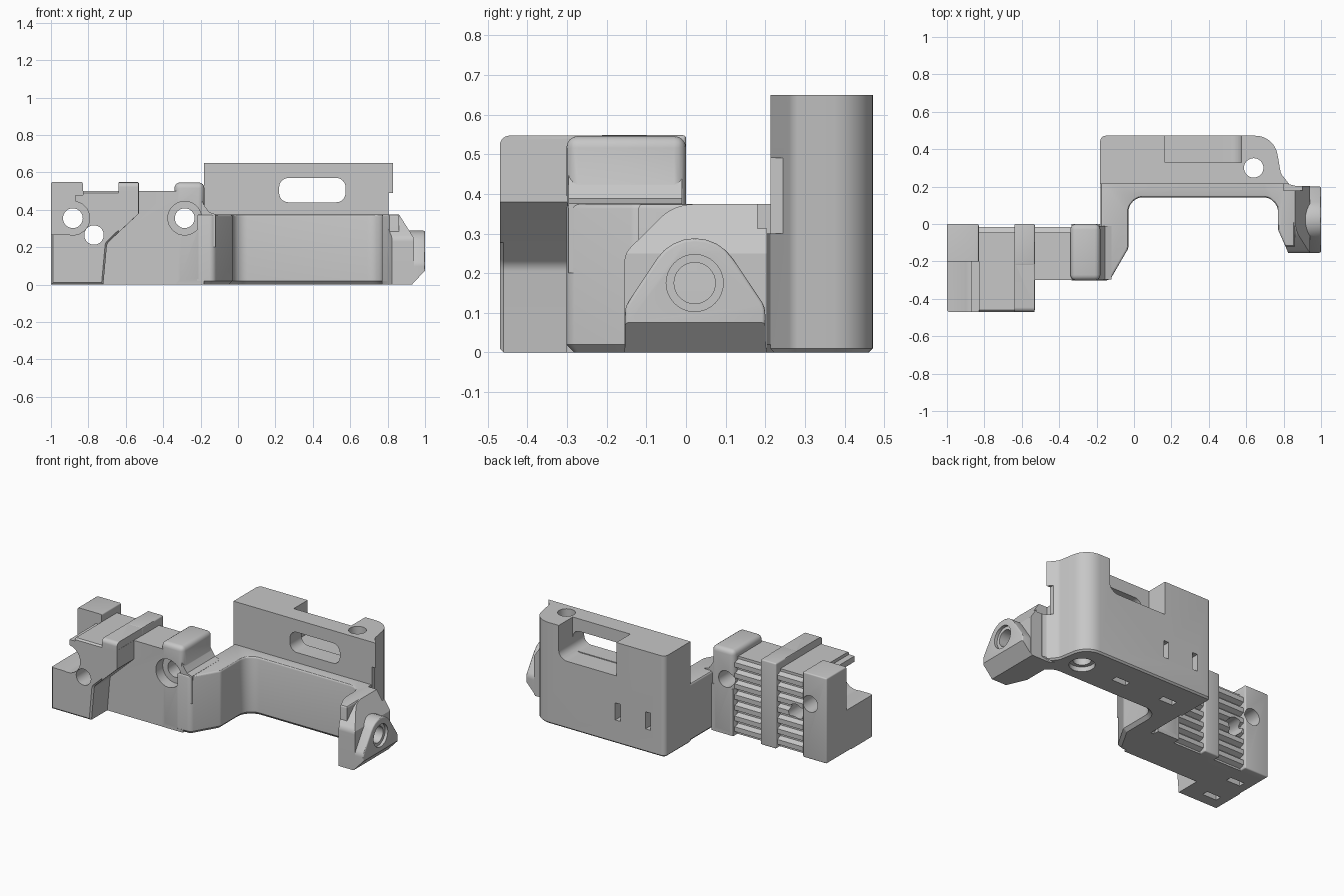
import bpy, bmesh, math
from mathutils import Vector

if "Cube" in bpy.data.objects:
    bpy.data.objects.remove(bpy.data.objects["Cube"])

grey = bpy.data.materials.new("matte_grey")
grey.use_nodes = True
COLOUR = (0.57, 0.57, 0.57, 1)
grey.diffuse_color = COLOUR
grey.node_tree.nodes["Principled BSDF"].inputs["Base Color"].default_value = COLOUR


def rounded(pts, steps=8):
    """Outline whose corners carry an optional third value, the fillet radius."""
    out = []
    for i, p in enumerate(pts):
        c = Vector(p[:2])
        if len(p) < 3:
            out.append(c)
            continue
        a = (Vector(pts[i - 1][:2]) - c).normalized()
        b = (Vector(pts[(i + 1) % len(pts)][:2]) - c).normalized()
        half = a.angle(b) / 2
        centre = c + (a + b).normalized() * p[2] / math.sin(half)
        start = c + a * p[2] / math.tan(half) - centre
        end = c + b * p[2] / math.tan(half) - centre
        sweep = start.angle_signed(end)
        for k in range(steps + 1):
            t = -sweep * k / steps
            out.append(centre + Vector((start.x * math.cos(t) - start.y * math.sin(t),
                                        start.x * math.sin(t) + start.y * math.cos(t))))
    return out


def prism(name, axis, pts, lo, hi, low_bevel=0, high_bevel=0, bevel=0):
    """Extrude an outline along x (y, z), y (x, z) or z (x, y)."""
    place = {"x": lambda p, d: (d, p[0], p[1]),
             "y": lambda p, d: (p[0], d, p[1]),
             "z": lambda p, d: (p[0], p[1], d)}[axis]
    bm = bmesh.new()
    outline = rounded(pts)
    low = bm.faces.new([bm.verts.new(place(p, lo)) for p in outline])
    high = bm.faces.new([bm.verts.new(place(p, hi)) for p in outline])
    n = len(outline)
    for i in range(n):
        j = (i + 1) % n
        bm.faces.new((low.verts[i], low.verts[j], high.verts[j], high.verts[i]))
    bmesh.ops.recalc_face_normals(bm, faces=bm.faces)
    if bm.calc_volume(signed=True) < 0:
        bmesh.ops.reverse_faces(bm, faces=bm.faces)
    low_edges, high_edges = list(low.edges), list(high.edges)
    if bevel:
        bmesh.ops.bevel(bm, geom=bm.edges[:], offset=bevel, segments=4, profile=0.5, affect='EDGES')
    if low_bevel:
        bmesh.ops.bevel(bm, geom=low_edges, offset=low_bevel, segments=1, affect='EDGES')
    if high_bevel:
        bmesh.ops.bevel(bm, geom=high_edges, offset=high_bevel, segments=3, profile=0.5, affect='EDGES')
    mesh = bpy.data.meshes.new(name)
    bm.to_mesh(mesh)
    bm.free()
    mesh.materials.append(grey)
    ob = bpy.data.objects.new(name, mesh)
    bpy.context.collection.objects.link(ob)
    return ob


def box(name, x, y, z, bevel=0):
    return prism(name, "z", [(x[0], y[0]), (x[1], y[0]), (x[1], y[1]), (x[0], y[1])], *z, bevel=bevel)


def rod(name, axis, centre, r, lo, hi):
    turn = [2 * math.pi * k / 32 for k in range(32)]
    return prism(name, axis, [(centre[0] + r * math.cos(t), centre[1] + r * math.sin(t)) for t in turn], lo, hi)


def combine(ob, others, operation='DIFFERENCE'):
    for other in others:
        mod = ob.modifiers.new("combine", 'BOOLEAN')
        mod.operation, mod.solver, mod.object = operation, 'EXACT', other
        graph = bpy.context.evaluated_depsgraph_get()
        mesh = bpy.data.meshes.new_from_object(ob.evaluated_get(graph))
        ob.modifiers.clear()
        ob.data = mesh
        bpy.data.objects.remove(other)


# Rail clamp: core, front jaw, ribs and screw boss
clamp = box("rail_clamp", (-0.99, -0.2), (-0.30, -0.045), (0, 0.5))
jaw = prism("jaw", "y", [(-1, 0), (-0.72, 0), (-0.70, 0.22, 0.04), (-0.53, 0.38), (-0.53, 0.5), (-1, 0.5)],
            -0.47, -0.25, low_bevel=0.01)
end_rib = box("end_rib", (-1, -0.83), (-0.40, 0), (0, 0.548), bevel=0.008)
rib_back = box("rib_back", (-0.64, -0.53), (-0.22, 0), (0, 0.548), bevel=0.008)
rib_front = prism("rib_front", "x", [(-0.47, 0.25), (-0.47, 0.547, 0.025), (-0.1, 0.547), (-0.1, 0.25)], -0.639, -0.531)
combine(rib_front, [prism("under_rib", "y", [(-0.71, 0.211), (-0.52, 0.39), (-0.52, 0.1), (-0.71, 0.1)], -0.6, -0.29)])
boss = box("boss", (-0.34, -0.18), (-0.302, 0), (0, 0.546), bevel=0.03)
boss_foot = box("boss_foot", (-0.335, -0.181), (-0.301, -0.001), (0, 0.3))
web = prism("web", "y", [(-0.2, 0.46), (-0.178, 0.42), (-0.155, 0.388), (-0.12, 0.376), (-0.12, 0.2), (-0.2, 0.2)],
            -0.296, -0.01)

# Horizontal grip teeth on the clamp's back
teeth = [(-0.1, 0.0)]
for k in range(7):
    z = 0.01 + k * 0.069
    teeth += [(-0.05, z), (-0.015, z + 0.016), (-0.015, z + 0.046), (-0.05, z + 0.062)]
teeth.append((-0.1, 0.49))
grip = prism("grip", "x", teeth, -0.9, -0.25)
combine(clamp, [jaw, end_rib, rib_back, rib_front, boss_foot, boss, web, grip], 'UNION')

# Corner recess, screw holes and slots in the clamp
combine(clamp, [
    box("lip_gap", (-1.1, -0.83), (-0.6, -0.2), (0.48, 0.7)),
    box("corner_gap", (-1.1, -0.87), (-0.6, -0.2), (0.268, 0.6)),
    rod("screw_head_gap", "y", (-0.883, 0.355), 0.09, -0.6, -0.201),
    rod("screw_gap", "y", (-0.883, 0.355), 0.053, -0.6, 0.1),
    rod("bolt_gap", "y", (-0.77, 0.265), 0.052, -0.6, 0.1),
    rod("boss_head_gap", "y", (-0.285, 0.355), 0.09, -0.6, -0.23),
    rod("boss_screw_gap", "y", (-0.285, 0.355), 0.053, -0.6, 0.1),
    box("slot_front", (-0.94, -0.84), (-0.39, -0.35), (-0.1, 0.05)),
    box("slot_back", (-0.94, -0.84), (-0.18, -0.14), (-0.1, 0.05)),
])

# Cranked arm between the clamp and the tall block
arm = prism("cranked_arm", "z", [
    (-0.22, -0.302), (-0.13, -0.302, 0.04), (-0.03, -0.13, 0.04), (-0.03, 0.143, 0.08),
    (0.77, 0.143, 0.08), (0.77, -0.03, 0.03), (0.81, -0.12), (0.86, -0.12), (0.86, 0.205),
    (0.815, 0.215), (0.77, 0.25), (-0.18, 0.25), (-0.18, -0.02), (-0.22, -0.02)],
    0, 0.375, low_bevel=0.02, high_bevel=0.012)
combine(arm, [rod("post_gap_arm", "z", (0.64, 0.30), 0.08, -0.1, 0.5),
              box("notch_arm", (0.80, 0.87), (0.18, 0.27), (0.30, 0.49))])

# Tall block with its window, back pocket, post hole, end notch and slots
block = prism("tall_block", "z", [
    (-0.181, 0.213), (-0.181, 0.472, 0.03), (0.75, 0.472, 0.12), (0.785, 0.27, 0.05), (0.83, 0.213)],
    0, 0.65, low_bevel=0.01)
combine(block, [
    rod("post_gap", "z", (0.64, 0.30), 0.052, -0.1, 0.8),
    rod("post_mouth", "z", (0.64, 0.30), 0.075, -0.1, 0.03),
    prism("window", "y", [(0.22, 0.44, 0.05), (0.575, 0.44, 0.05), (0.575, 0.57, 0.05), (0.22, 0.57, 0.05)], 0.1, 0.6),
    prism("pocket", "y", [(0.165, 0.435), (0.575, 0.435, 0.06), (0.575, 0.8), (0.165, 0.8)], 0.33, 0.6),
    box("end_notch", (0.805, 0.9), (0.18, 0.265), (0.30, 0.49))])
combine(block, [box("slot", (x - 0.018, x + 0.018), (0.42, 0.6), (0.15, 0.26)) for x in (-0.06, 0.155)])
combine(block, [box("base_slot", (x - 0.05, x + 0.05), (0.28, 0.32), (-0.1, 0.05)) for x in (0.0, 0.35)])

# Angled end head and its arched face plate
head = prism("end_head", "x", [(-0.155, 0), (-0.155, 0.25, 0.05), (-0.03, 0.374, 0.12), (0.204, 0.374), (0.204, 0)],
             0.771, 0.95)
plate = prism("face_plate", "x", [
    (-0.154, 0), (-0.154, 0.115, 0.06), (0.022, 0.38, 0.115), (0.2, 0.115, 0.06), (0.2, 0)],
    0.85, 1.0, high_bevel=0.008)
combine(head, [
    prism("side_wedge", "z", [(0.7, -0.3), (0.7, -0.03), (0.771, -0.03), (0.825, -0.156), (0.825, -0.3)], -0.1, 0.6),
    prism("top_wedge", "y", [(0.86, 0.376), (0.94, 0.25), (0.94, -0.1), (1.1, -0.1), (1.1, 0.6), (0.86, 0.6)], -0.4, 0.4),
    box("notch_head", (0.80, 0.9), (0.18, 0.27), (0.30, 0.49))])
combine(head, [plate], 'UNION')
combine(head, [
    prism("toe_wedge", "y", [(0.93, 0), (1.01, 0.086), (1.1, 0.086), (1.1, -0.1), (0.93, -0.1)], -0.4, 0.4),
    rod("bore", "x", (0.022, 0.175), 0.052, 0.84, 1.1),
    rod("bore_mouth", "x", (0.022, 0.175), 0.072, 0.98, 1.1)])

bpy.ops.object.select_all(action='DESELECT')
for ob in (clamp, arm, block, head):
    ob.select_set(True)
bpy.context.view_layer.objects.active = clamp
bpy.ops.object.shade_smooth_by_angle(angle=math.radians(30))
